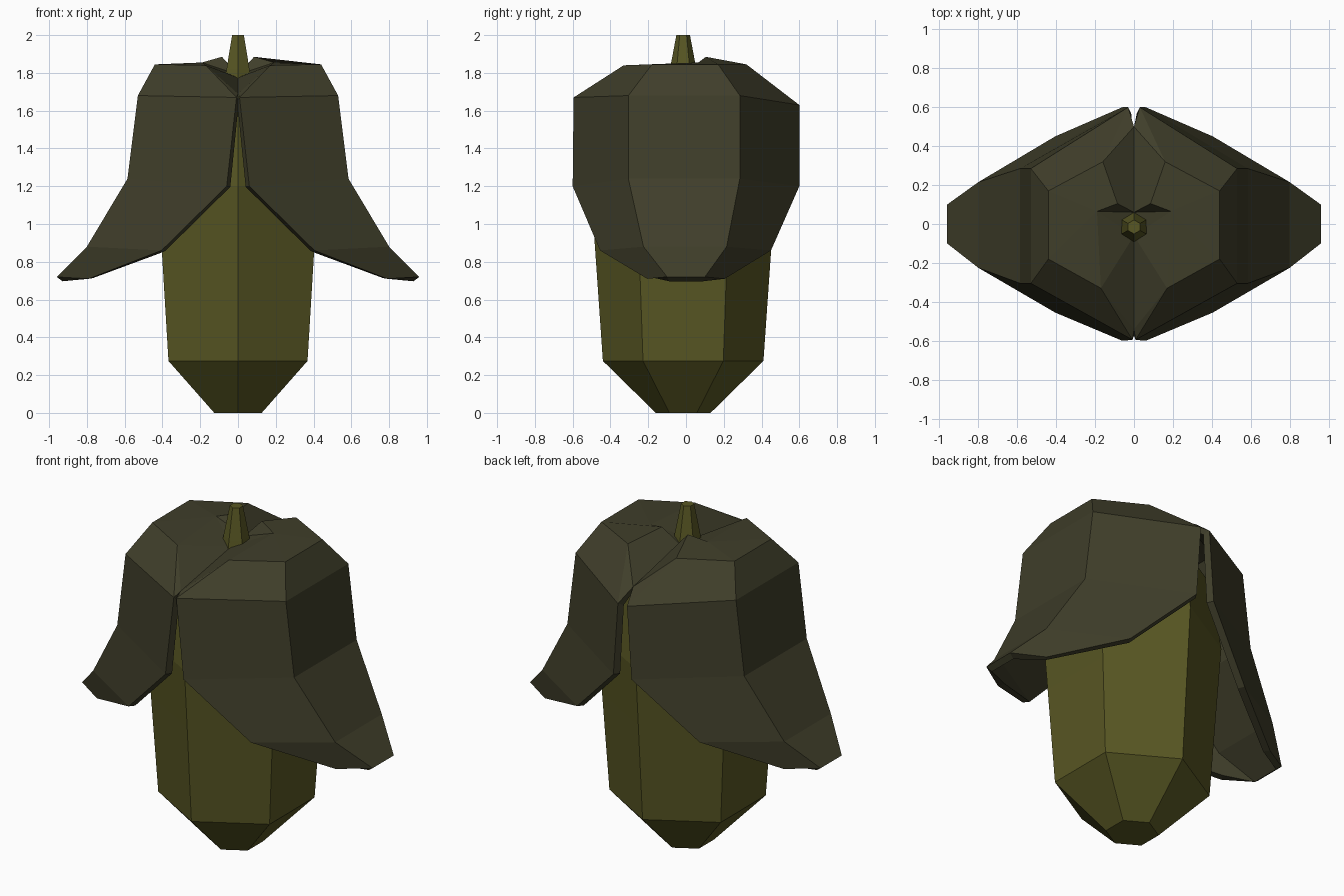
import bpy
import bmesh
from math import cos, sin, pi

cube = bpy.data.objects.get("Cube")
if cube:
    bpy.data.objects.remove(cube, do_unlink=True)

CENTRE_Y = -0.015


def make_material(name, colour):
    mat = bpy.data.materials.new(name)
    mat.use_nodes = True
    mat.diffuse_color = (*colour, 1)
    node = mat.node_tree.nodes["Principled BSDF"]
    node.inputs["Base Color"].default_value = (*colour, 1)
    node.inputs["Roughness"].default_value = 0.9
    return mat


def make_object(name, bm, mat):
    mesh = bpy.data.meshes.new(name)
    bm.to_mesh(mesh)
    bm.free()
    mesh.materials.append(mat)
    obj = bpy.data.objects.new(name, mesh)
    bpy.context.collection.objects.link(obj)
    return obj


def hex_loft(name, profile, mat):
    """Six-sided body from (radius, height) rings, with a corner facing front."""
    bm = bmesh.new()
    rings = [[bm.verts.new((r * sin(i * pi / 3), CENTRE_Y - r * cos(i * pi / 3), z))
              for i in range(6)] for r, z in profile]
    for low, high in zip(rings, rings[1:]):
        for i in range(6):
            j = (i + 1) % 6
            bm.faces.new((low[i], low[j], high[j], high[i]))
    bm.faces.new(rings[0][::-1])
    bm.faces.new(rings[-1])
    return make_object(name, bm, mat)


olive = make_material("olive green", (0.098, 0.095, 0.017))
husk = make_material("dark husk green", (0.050, 0.048, 0.023))

# Inner body and stem
hex_loft("core", [(0.145, 0), (0.425, 0.275), (0.465, 0.85), (0.49, 1.2),
                  (0.43, 1.6), (0.1, 1.7)], olive)
hex_loft("stem", [(0.085, 1.72), (0.07, 1.82), (0.036, 2.0)], olive)

# Petal rows from the crown to the lip; columns run from front to back
ROWS = [
    [(0.17, -0.33, 1.84), (0.44, -0.18, 1.845), (0.44, 0.17, 1.845), (0.16, 0.32, 1.845)],
    [(0.008, -0.595, 1.67), (0.53, -0.305, 1.68), (0.53, 0.285, 1.68), (0.03, 0.6, 1.63)],
    [(0.06, -0.6, 1.2), (0.585, -0.305, 1.24), (0.585, 0.285, 1.24), (0.06, 0.6, 1.2)],
    [(0.405, -0.455, 0.86), (0.8, -0.225, 0.88), (0.8, 0.215, 0.88), (0.405, 0.45, 0.86)],
    [(0.79, -0.205, 0.71), (0.96, -0.1, 0.72), (0.96, 0.1, 0.72), (0.79, 0.205, 0.71)],
]


def petal(name, side):
    bm = bmesh.new()

    def vert(x, y, z):
        return bm.verts.new((side * x, y, z))

    def face(*verts):
        bm.faces.new(verts if side > 0 else verts[::-1])

    grid = [[vert(*p) for p in row] for row in ROWS]
    for top, low in zip(grid, grid[1:]):
        for i in range(3):
            face(top[i], low[i], low[i + 1], top[i + 1])

    # Crown closing in towards the stem, with a raised rim behind it
    front_notch, back_notch = vert(0, -0.54, 1.69), vert(0, 0.5, 1.7)
    front_dip, back_dip = vert(0, -0.06, 1.775), vert(0, 0.06, 1.79)
    rim_side, rim_back = vert(0.19, 0.065, 1.855), vert(0.085, 0.105, 1.885)
    a, b, c, d = grid[0]
    face(a, b, rim_side)
    face(a, rim_side, front_dip)
    face(b, c, rim_side)
    face(c, d, rim_back, rim_side)
    face(rim_side, rim_back, back_dip)
    face(rim_side, back_dip, front_dip)
    face(grid[1][0], a, front_notch)
    face(front_notch, a, front_dip)
    face(d, grid[1][3], back_notch)
    face(d, back_notch, back_dip, rim_back)

    obj = make_object(name, bm, husk)
    shell = obj.modifiers.new("thickness", "SOLIDIFY")
    shell.thickness = 0.04
    shell.offset = -1


petal("left_petal", 1)
petal("right_petal", -1)
